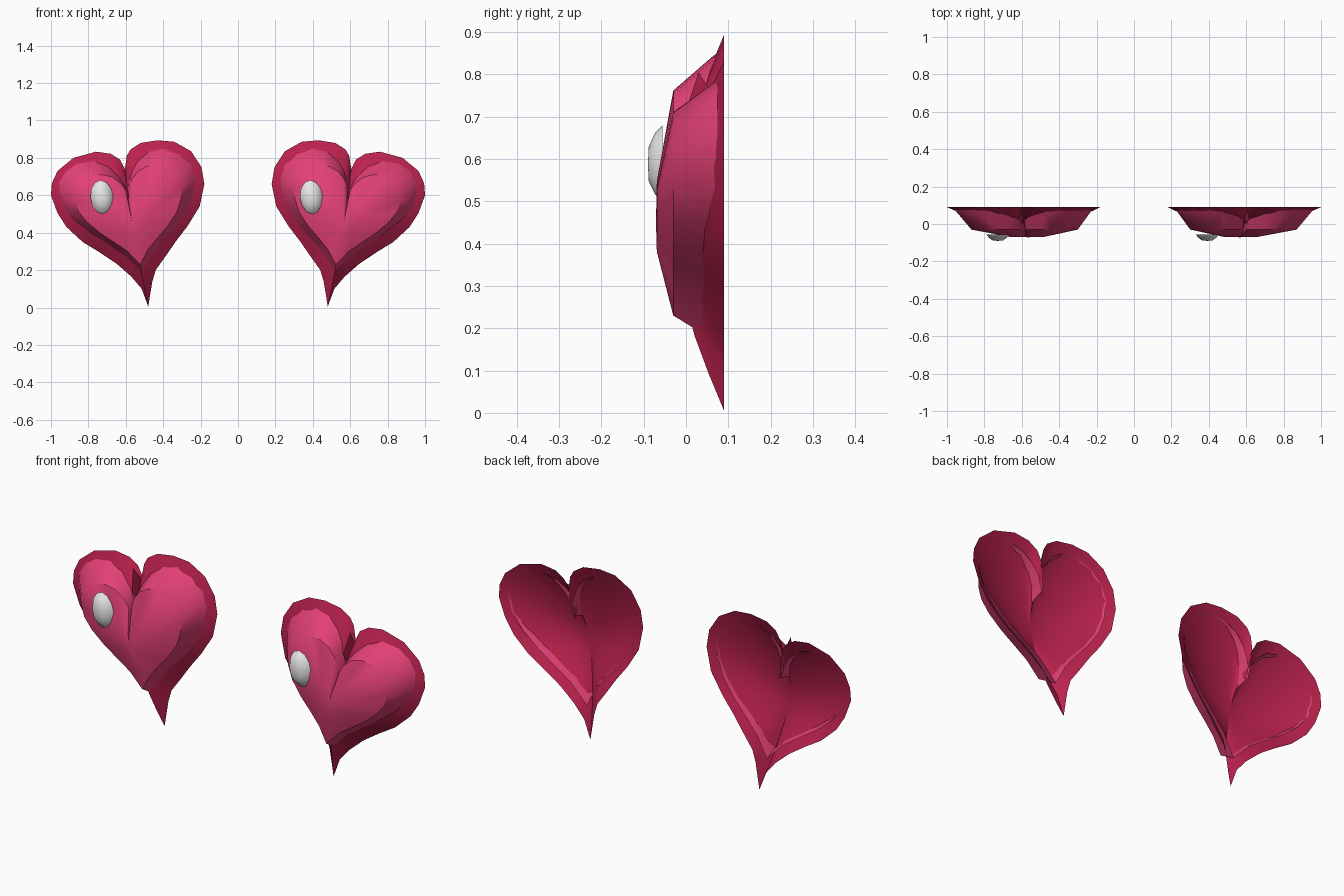
import bpy, bmesh, math

if "Cube" in bpy.data.objects:
    bpy.data.objects.remove(bpy.data.objects["Cube"])


def material(name, rgb):
    m = bpy.data.materials.new(name)
    m.diffuse_color = (*rgb, 1)
    m.use_nodes = True
    m.node_tree.nodes["Principled BSDF"].inputs["Base Color"].default_value = m.diffuse_color
    return m


CRIMSON = material("crimson", (0.50, 0.016, 0.075))
PINK = material("pink", (0.76, 0.052, 0.18))
WHITE = material("soft_white", (0.80, 0.80, 0.78))

# Heart outlines (x, z) for the left heart: tip, left lobe, notch, right lobe
RIM = [(-.48, .005), (-.515, .10), (-.57, .165), (-.65, .235), (-.74, .295), (-.83, .35),
       (-.917, .43), (-.965, .505), (-1.0, .60), (-.995, .665), (-.965, .73), (-.88, .80),
       (-.76, .833), (-.68, .822), (-.63, .79), (-.605, .74), (-.595, .81), (-.575, .845),
       (-.52, .88), (-.43, .894), (-.34, .886), (-.25, .835), (-.195, .75), (-.18, .66),
       (-.205, .54), (-.27, .435), (-.335, .35), (-.39, .27), (-.44, .20), (-.458, .14)]
FACE = [(-.512, .175), (-.60, .265), (-.69, .325), (-.78, .385), (-.87, .46), (-.925, .53),
        (-.945, .60), (-.945, .66), (-.91, .72), (-.85, .76), (-.77, .776), (-.70, .76),
        (-.64, .715), (-.608, .67), (-.592, .60), (-.588, .69), (-.565, .75), (-.53, .795),
        (-.47, .83), (-.40, .84), (-.32, .81), (-.26, .755), (-.235, .69), (-.24, .61),
        (-.27, .52), (-.33, .43), (-.40, .35), (-.46, .275)]


def finish(name, bm, mat, angle):
    bm.normal_update()
    # turn the open shells so that they face the front
    if sum(f.normal.y * f.calc_area() for f in bm.faces) > 0:
        bmesh.ops.reverse_faces(bm, faces=bm.faces[:])
    me = bpy.data.meshes.new(name)
    bm.to_mesh(me)
    bm.free()
    me.materials.append(mat)
    ob = bpy.data.objects.new(name, me)
    bpy.context.collection.objects.link(ob)
    for p in me.polygons:
        p.use_smooth = True
    me.set_sharp_from_angle(angle=math.radians(angle))
    return ob


def dome(name, outline, centre, levels, apex, mat, side=1, angle=40):
    """Open shell: the outline scaled towards its centre at each (scale, y) level."""
    bm = bmesh.new()
    cx, cz = centre
    rings = [[bm.verts.new((side * (cx + (x - cx) * s), y, cz + (z - cz) * s))
              for x, z in outline] for s, y in levels]
    n = len(outline)
    for a, b in zip(rings, rings[1:]):
        for i in range(n):
            j = (i + 1) % n
            bm.faces.new((a[i], a[j], b[j], b[i]))
    top = bm.verts.new((side * cx, apex, cz))
    for i in range(n):
        bm.faces.new((rings[-1][i], rings[-1][(i + 1) % n], top))
    return finish(name, bm, mat, angle)


for side, label in ((1, "left"), (-1, "right")):
    # crimson backing shell, open at the back
    dome(label + "_heart_rim", RIM, (-.57, .45),
         [(1, .09), (.8, .053), (.6, .02), (.25, -.02)], -.025, CRIMSON, side)
    # pink puffed face
    dome(label + "_heart_face", FACE, (-.565, .45),
         [(1.03, .075), (1, .06), (.8, -.03), (.25, -.069)], -.071, PINK, side)
    # small fold in the notch between the lobes
    bm = bmesh.new()
    bm.faces.new([bm.verts.new((side * x, y, z)) for x, y, z in
                  ((-.617, .03, .805), (-.60, .09, .71), (-.58, .07, .59), (-.60, -.005, .70))])
    finish(label + "_notch_fold", bm, CRIMSON, 30)

# highlights sit on the same side of both hearts
for x0, label in ((-.728, "left"), (.392, "right")):
    oval = []
    for k in range(12):
        t = 2 * math.pi * k / 12
        oval.append((x0 + .061 * math.cos(t) - .006 * math.sin(t), .59 + .091 * math.sin(t)))
    dome(label + "_highlight", oval, (x0, .587),
         [(1, -.055), (.8, -.073), (.45, -.088)], -.09, WHITE, 1, 60)
